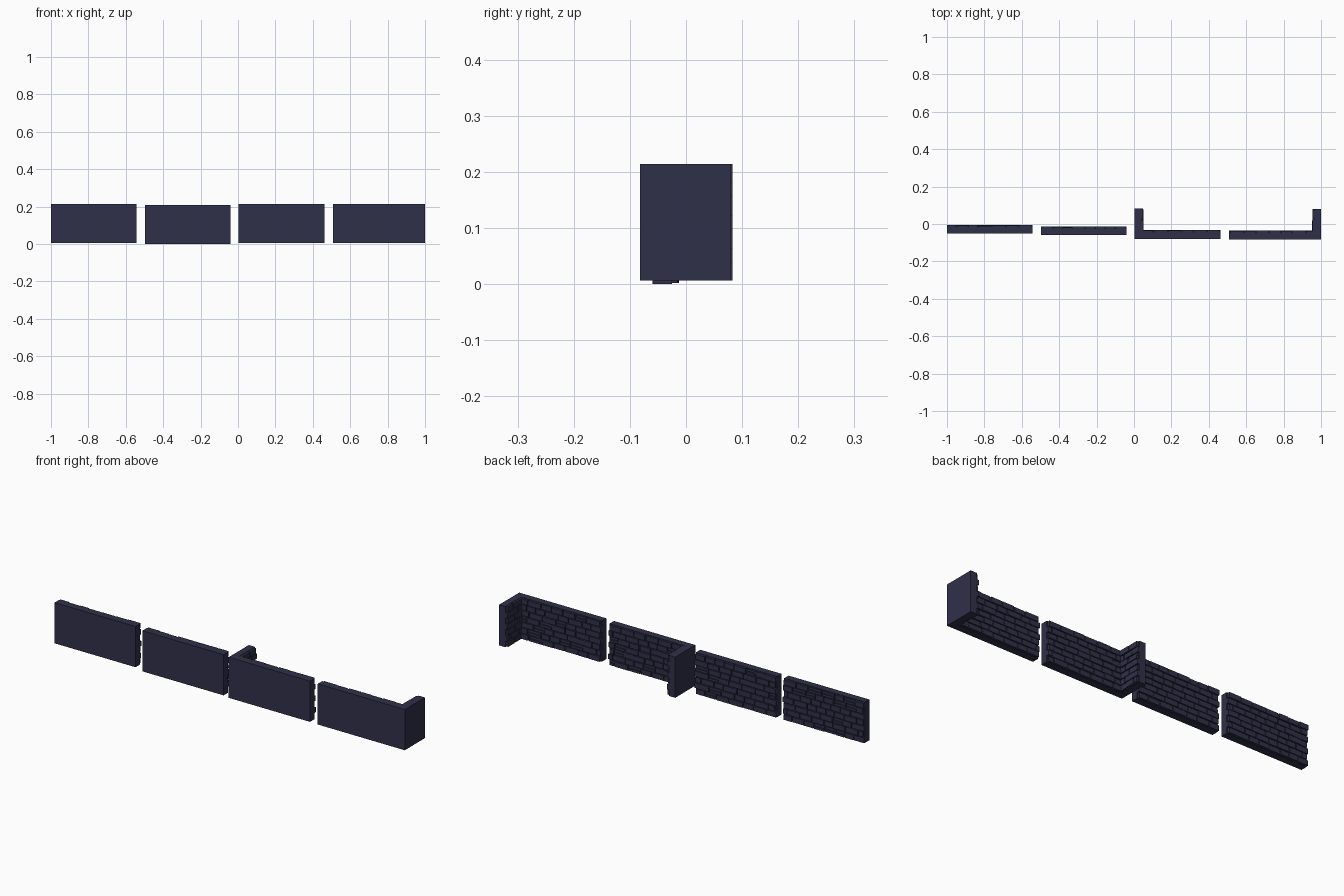
import bpy
import bmesh
import random
from mathutils import Matrix, Vector

random.seed(7)
if "Cube" in bpy.data.objects:
    bpy.data.objects.remove(bpy.data.objects["Cube"])

# One dark slate colour for everything
slate = bpy.data.materials.new("dark_slate_blue")
slate.use_nodes = True
COLOUR = (0.03, 0.03, 0.068, 1)
slate.diffuse_color = COLOUR
slate.node_tree.nodes["Principled BSDF"].inputs["Base Color"].default_value = COLOUR

SLAB = 0.035      # thickness of the plain backing
RELIEF = 0.013    # how far the bricks stand out
HEIGHT = 0.208
ROWS = 7
GAP = 0.004


def finish(name, bm):
    bmesh.ops.recalc_face_normals(bm, faces=bm.faces)
    mesh = bpy.data.meshes.new(name)
    bm.to_mesh(mesh)
    bm.free()
    mesh.materials.append(slate)
    obj = bpy.data.objects.new(name, mesh)
    bpy.context.collection.objects.link(obj)


def slab(name, outline, z):
    """Extrude a floor outline into a plain wall."""
    bm = bmesh.new()
    face = bm.faces.new([bm.verts.new((x, y, z)) for x, y in outline])
    top = bmesh.ops.extrude_face_region(bm, geom=[face])["geom"]
    verts = [v for v in top if isinstance(v, bmesh.types.BMVert)]
    bmesh.ops.translate(bm, vec=(0, 0, HEIGHT), verts=verts)
    finish(name, bm)


def brick(bm, frame, u0, u1, v0, v1, depth):
    """One brick: u along the wall, v upward, depth out of the wall."""
    size = Matrix.Diagonal((u1 - u0, depth + GAP, v1 - v0, 1))
    centre = Matrix.Translation(((u0 + u1) / 2, (depth - GAP) / 2, (v0 + v1) / 2))
    bmesh.ops.create_cube(bm, size=1, matrix=frame @ centre @ size)


def brickwork(name, start, along, outward, length):
    """Cover one face of a wall with staggered, uneven bricks."""
    u, n = Vector(along), Vector(outward)
    frame = Matrix((u, n, (0, 0, 1))).transposed().to_4x4()
    frame.translation = start
    bm = bmesh.new()
    pitch = HEIGHT / ROWS
    for row in range(ROWS):
        low, high = row * pitch + GAP / 2, (row + 1) * pitch - GAP / 2
        left = 0.006 * (row % 2)
        end = length - 0.006 * ((row + 1) % 2)
        first = True
        while left < end - GAP:
            width = random.uniform(0.045, 0.075)
            if first and row % 2:
                width *= 0.5
            right = left + width
            if end - right < 0.02:
                right = end
            depth = RELIEF * random.uniform(0.7, 1)
            if random.random() < 0.15:
                # two thin bricks stacked in place of one
                mid = (low + high) / 2
                brick(bm, frame, left, right, low, mid - GAP / 4, depth)
                brick(bm, frame, left, right, mid + GAP / 4, high, depth * 0.7)
            else:
                brick(bm, frame, left, right, low, high, depth)
            left, first = right + GAP, False
    finish(name, bm)


# Two straight wall panels
for label, x0, x1, y0, z in (("end", -1.0, -0.543, -0.052, 0.006),
                             ("middle", -0.498, -0.039, -0.06, 0.0)):
    y1 = y0 + SLAB
    slab(label + "_wall_slab", [(x0, y0), (x1, y0), (x1, y1), (x0, y1)], z)
    brickwork(label + "_wall_bricks", (x0, y1, z), (1, 0, 0), (0, 1, 0), x1 - x0)

# Two corner walls: side is the direction from the corner along the wall
for label, corner, tip, side, y0, y2 in (("right_corner", 0.003, 0.462, 1, -0.079, 0.083),
                                         ("left_corner", 1.0, 0.508, -1, -0.082, 0.08)):
    z = 0.006
    y1 = y0 + SLAB
    inner = corner + side * SLAB
    slab(label + "_slab", [(corner, y0), (tip, y0), (tip, y1),
                           (inner, y1), (inner, y2), (corner, y2)], z)
    brickwork(label + "_wall_bricks", (inner, y1, z), (side, 0, 0), (0, 1, 0),
              abs(tip - inner))
    brickwork(label + "_wing_bricks", (inner, y1, z), (0, 1, 0), (side, 0, 0), y2 - y1)
